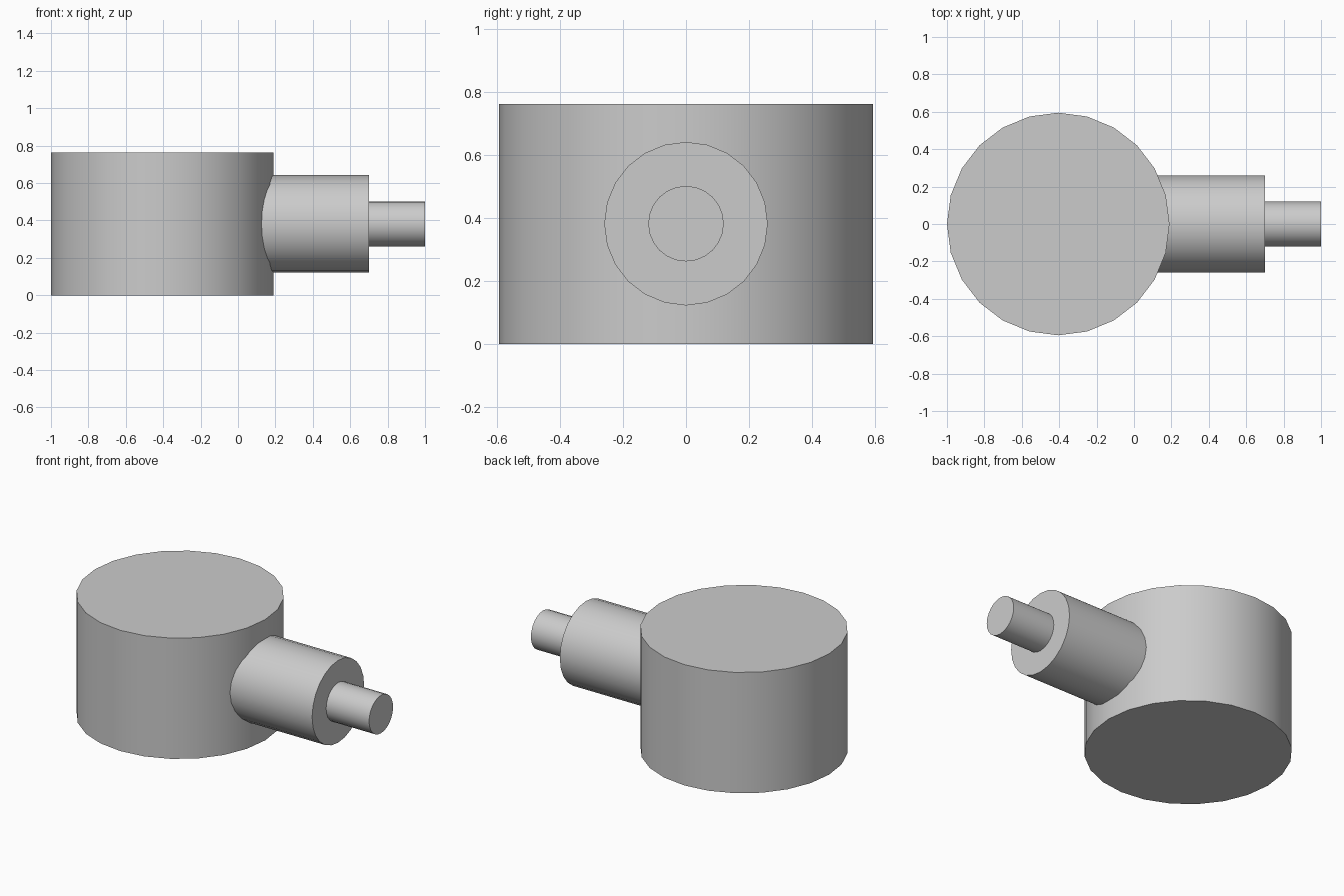
import bpy
import math

if "Cube" in bpy.data.objects:
    bpy.data.objects.remove(bpy.data.objects["Cube"])


def cylinder(name, radius, start, end, axis):
    """24-sided capped cylinder between two points along the x or z axis."""
    depth = math.dist(start, end)
    middle = [(a + b) / 2 for a, b in zip(start, end)]
    rotation = (0, math.pi / 2, 0) if axis == "x" else (0, 0, 0)
    bpy.ops.mesh.primitive_cylinder_add(
        vertices=24, radius=radius, depth=depth, location=middle, rotation=rotation)
    obj = bpy.context.object
    obj.name = name
    bpy.ops.object.shade_smooth_by_angle(angle=math.radians(30))
    return obj


AXIS_Z = 0.382

# Upright drum
cylinder("drum_body", 0.595, (-0.405, 0, 0), (-0.405, 0, 0.763), "z")
# Side collar, sunk slightly into the drum
cylinder("side_collar", 0.26, (0.08, 0, AXIS_Z), (0.70, 0, AXIS_Z), "x")
# Thin shaft projecting from the collar
cylinder("end_shaft", 0.12, (0.66, 0, AXIS_Z), (1.0, 0, AXIS_Z), "x")
